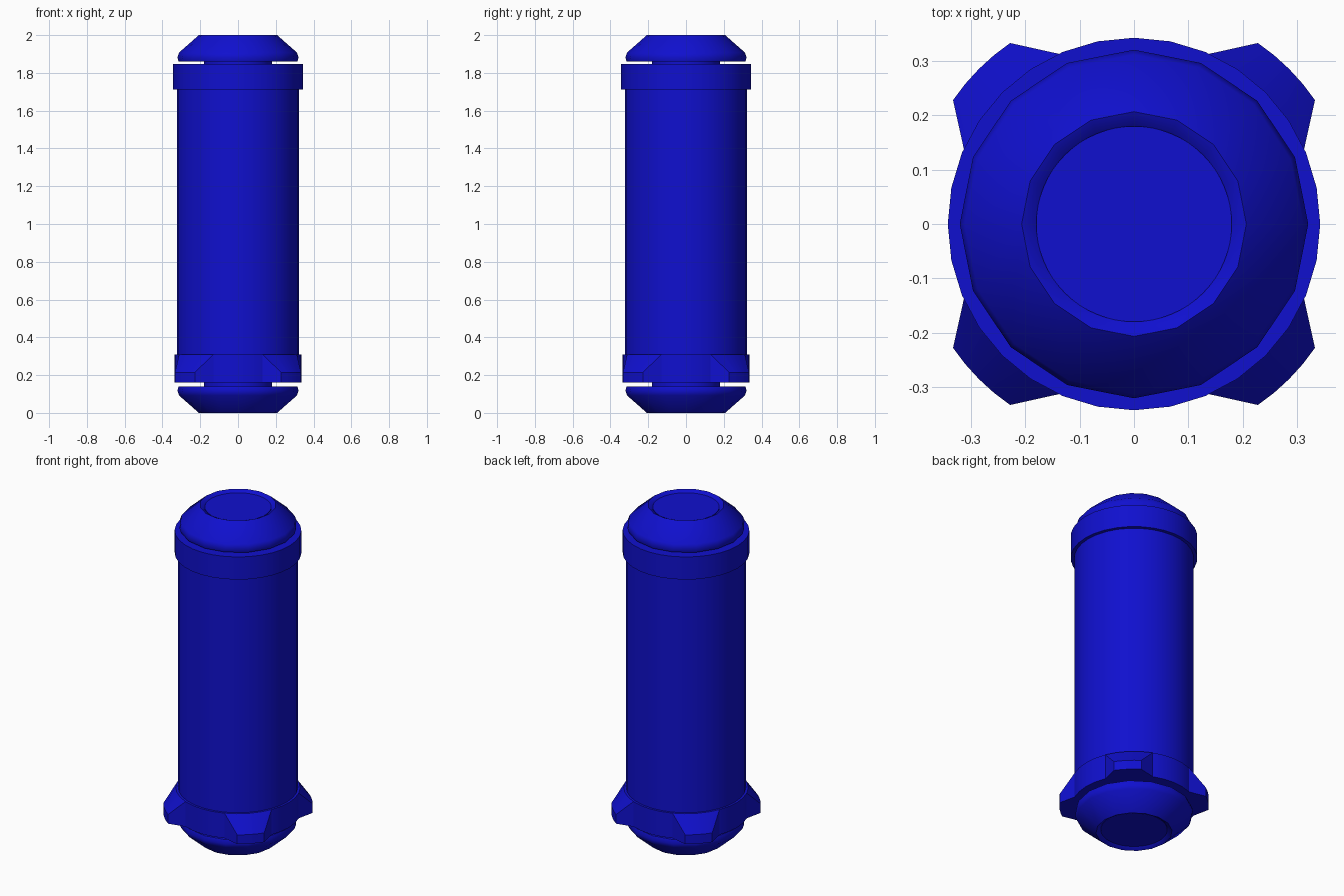
import bpy, bmesh
from math import sin, cos, radians, pi

if "Cube" in bpy.data.objects:
    bpy.data.objects.remove(bpy.data.objects["Cube"])

blue = bpy.data.materials.new("blue_plastic")
blue.diffuse_color = (0.005, 0.005, 0.62, 1)
blue.use_nodes = True
blue.node_tree.nodes["Principled BSDF"].inputs["Base Color"].default_value = blue.diffuse_color


def finish(name, bm, angle=30):
    bmesh.ops.recalc_face_normals(bm, faces=bm.faces)
    me = bpy.data.meshes.new(name)
    bm.to_mesh(me)
    bm.free()
    ob = bpy.data.objects.new(name, me)
    bpy.context.collection.objects.link(ob)
    me.materials.append(blue)
    bpy.ops.object.select_all(action='DESELECT')
    ob.select_set(True)
    bpy.context.view_layer.objects.active = ob
    bpy.ops.object.shade_smooth_by_angle(angle=radians(angle))
    return ob


def lathe(name, profile, sides, closed=False, angle=30):
    """Turn an (r, z) profile around z; closed makes a ring, otherwise cap ends."""
    bm = bmesh.new()
    rings = [[bm.verts.new((r * cos(2 * pi * i / sides), r * sin(2 * pi * i / sides), z))
              for i in range(sides)] for r, z in profile]
    pairs = list(zip(rings, rings[1:]))
    if closed:
        pairs.append((rings[-1], rings[0]))
    else:
        bm.faces.new(rings[0])
        bm.faces.new(rings[-1])
    for a, b in pairs:
        for i in range(sides):
            j = (i + 1) % sides
            bm.faces.new((a[i], a[j], b[j], b[i]))
    return finish(name, bm, angle)


# central core, visible in the cap recesses and the thin gaps
lathe("core", [(0.18, 0.013), (0.18, 1.987)], 64)

# main barrel and upper collar
lathe("barrel", [(0.324, 0.2), (0.324, 1.8)], 32)
lathe("upper_collar", [(0.343, 1.712), (0.343, 1.847)], 32)
lathe("lower_collar", [(0.337, 0.16), (0.337, 0.31)], 32)

# chamfered end caps, 16-sided rings mirrored top and bottom
cap = [(0.17, 1.97), (0.19, 1.992), (0.207, 2.0), (0.312, 1.908),
       (0.321, 1.882), (0.314, 1.859), (0.17, 1.859)]
lathe("top_cap", cap, 16, closed=True, angle=40)
lathe("bottom_cap", [(r, 2 - z) for r, z in cap], 16, closed=True, angle=40)


# four sloped lugs on the diagonals of the lower collar
def arc(bm, mid, half, r, z):
    return [bm.verts.new((r * cos(radians(mid + half * k / 2)),
                          r * sin(radians(mid + half * k / 2)), z)) for k in range(-2, 3)]


for n, mid in enumerate((45, 135, 225, 315)):
    bm = bmesh.new()
    loops = [arc(bm, mid, 22.5, 0.337, 0.16), arc(bm, mid, 22.5, 0.337, 0.31),
             arc(bm, mid, 10.6, 0.404, 0.215), arc(bm, mid, 10.6, 0.404, 0.16)]
    for a, b in zip(loops, loops[1:] + loops[:1]):
        for i in range(4):
            bm.faces.new((a[i], a[i + 1], b[i + 1], b[i]))
    for e in (0, -1):
        bm.faces.new([l[e] for l in loops])
    finish(f"lug_{n + 1}", bm)
